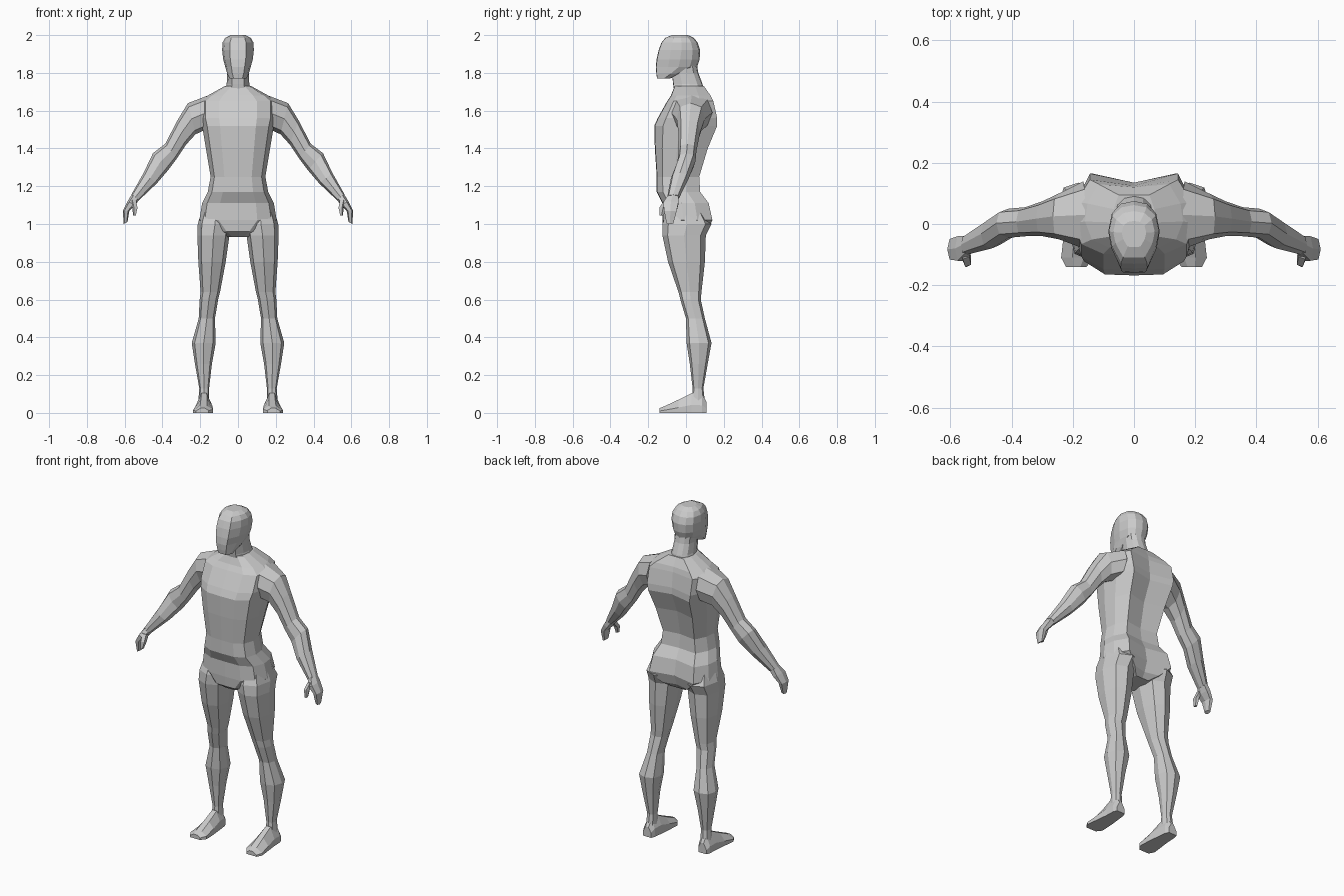
import bpy, bmesh
from math import cos, sin, pi


def loft(name, rings, mirror=False):
    """Skin a list of equal-length point rings, cap both ends."""
    bm = bmesh.new()
    vs = [[bm.verts.new(p) for p in r] for r in rings]
    n = len(vs[0])
    for a, b in zip(vs, vs[1:]):
        for i in range(n):
            j = (i + 1) % n
            bm.faces.new((a[i], a[j], b[j], b[i]))
    bm.faces.new(vs[0])
    bm.faces.new(vs[-1])
    bmesh.ops.recalc_face_normals(bm, faces=bm.faces)
    me = bpy.data.meshes.new(name)
    bm.to_mesh(me)
    bm.free()
    ob = bpy.data.objects.new(name, me)
    bpy.context.collection.objects.link(ob)
    if mirror:
        ob.modifiers.new("Mirror", 'MIRROR')
    return ob


def body_ring(profile, z, w, yf, yb, groove=0.0):
    """Symmetric horizontal section: profile is (width, depth) fractions of one half."""
    half = [(u * w, yf + t * (yb - yf), z) for u, t in profile]
    half[-1] = (0, yb - groove, z)
    return half + [(-x, y, zz) for x, y, zz in half[-2:0:-1]]


def limb_ring(px, pz, qx, qz, y0, y1, n=8):
    """Rounded section between outer point P and inner point Q, y0..y1 deep."""
    pts = []
    for i in range(n):
        c, s = cos(2 * pi * i / n), sin(2 * pi * i / n)
        c, s = [abs(k) ** 0.8 * (1 if k > 0 else -1) for k in (c, s)]
        pts.append(((px + qx) / 2 + c * (px - qx) / 2,
                    (y0 + y1) / 2 + s * (y1 - y0) / 2,
                    (pz + qz) / 2 + c * (pz - qz) / 2))
    return pts


# Torso with spine groove
torso_profile = [(0, 0), (.5, .01), (.86, .14), (1, .42), (.95, .7), (.72, 1), (0, 1)]
torso = [(.93, .06, -.08, .07, 0), (.96, .12, -.12, .11, .02),
         (1.02, .205, -.125, .14, .03), (1.11, .19, -.125, .12, .025),
         (1.17, .16, -.155, .075, .01), (1.25, .145, -.155, .07, .015),
         (1.40, .17, -.165, .115, .03), (1.52, .19, -.168, .165, .03),
         (1.56, .20, -.15, .165, .03), (1.65, .20, -.10, .145, .02),
         (1.68, .16, -.08, .13, .01), (1.73, .07, -.06, .095, 0)]
loft("torso", [body_ring(torso_profile, *r) for r in torso])

# Neck
head_profile = [(0, 0), (.52, .01), (.88, .3), (1, .55), (.86, .82), (.5, .96), (0, 1)]
neck = [(1.69, .075, -.06, .10), (1.74, .06, -.068, .088), (1.80, .057, -.075, .065),
        (1.86, .06, -.08, .055)]
loft("neck", [body_ring(head_profile, *r) for r in neck])

# Head with flat face plane
head = [(1.77, .045, -.153, -.085), (1.795, .057, -.157, -.02), (1.83, .067, -.16, .058),
        (1.87, .078, -.156, .072), (1.92, .084, -.145, .075), (1.96, .082, -.13, .062),
        (1.985, .068, -.11, .042), (2.0, .04, -.075, .01)]
loft("head", [body_ring(head_profile, *r) for r in head])

# Arms and hands
arm = [(.16, 1.68, .17, 1.50, -.08, .14), (.265, 1.64, .225, 1.475, -.05, .10),
       (.32, 1.55, .275, 1.42, -.04, .075), (.385, 1.425, .325, 1.345, -.04, .055),
       (.45, 1.375, .37, 1.285, -.045, .05), (.50, 1.27, .43, 1.215, -.08, .015),
       (.565, 1.155, .525, 1.125, -.10, -.035)]
loft("arm", [limb_ring(*r) for r in arm], True)
hand = [(.56, 1.16, .525, 1.125, -.10, -.035), (.585, 1.12, .545, 1.10, -.125, -.035),
        (.61, 1.07, .575, 1.07, -.12, -.045), (.605, 1.0, .585, 1.01, -.105, -.065)]
loft("hand", [limb_ring(*r, n=6) for r in hand], True)
thumb = [(.57, 1.13, .535, 1.12, -.115, -.07), (.56, 1.09, .53, 1.085, -.14, -.10),
         (.555, 1.045, .54, 1.045, -.142, -.118)]
loft("thumb", [limb_ring(*r, n=5) for r in thumb], True)

# Legs: z, inner x, outer x, front y, back y
leg = [(1.06, .04, .195, -.10, .10), (1.0, .03, .213, -.125, .135), (.94, .045, .215, -.125, .105),
       (.80, .065, .21, -.095, .10), (.64, .095, .198, -.04, .082), (.60, .105, .203, -.03, .078),
       (.50, .122, .208, 0, .10), (.37, .118, .245, .003, .135), (.26, .138, .228, .02, .115),
       (.13, .153, .205, .035, .092), (.06, .153, .21, .03, .10)]
loft("leg", [limb_ring(b, z, a, z, f, k) for z, a, b, f, k in leg], True)

# Feet: y, inner x, outer x, height of instep
foot = [(.108, .158, .212, .06), (.085, .148, .22, .10), (.03, .142, .222, .105),
        (-.04, .135, .23, .07), (-.11, .132, .238, .037), (-.14, .155, .222, .025)]
loft("foot", [[(a, y, 0), (b, y, 0), (b, y, h * .4), (a * .35 + b * .65, y, h),
               (a * .7 + b * .3, y, h), (a, y, h * .5)] for y, a, b, h in foot], True)
